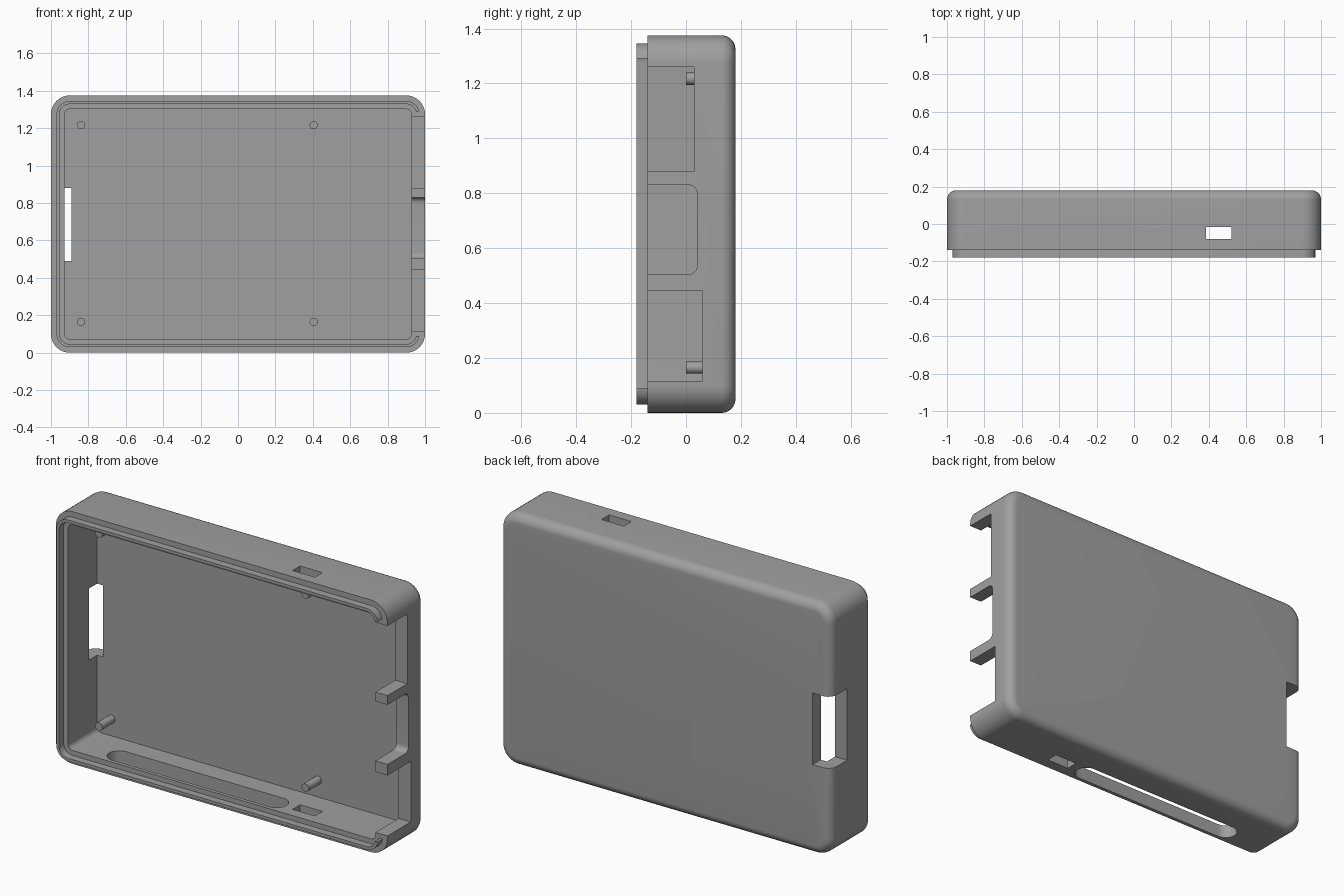
import bpy, bmesh, math
from mathutils import Vector

if "Cube" in bpy.data.objects:
    bpy.data.objects.remove(bpy.data.objects["Cube"])

W, H = 2.0, 1.375            # outer width and height
MID = H / 2
FRONT, BACK, FLOOR = -0.14, 0.18, 0.11
WALL, CORNER, FILLET = 0.073, 0.1, 0.05

grey = bpy.data.materials.new("plain grey")
grey.use_nodes = True
grey.diffuse_color = (0.35, 0.35, 0.35, 1)
grey.node_tree.nodes["Principled BSDF"].inputs["Base Color"].default_value = grey.diffuse_color


def rounded_rect(w, h, r, steps=10):
    """Counter-clockwise rounded rectangle centred on the origin."""
    pts = []
    for i, (sx, sy) in enumerate([(1, 1), (-1, 1), (-1, -1), (1, -1)]):
        for k in range(steps + 1):
            a = math.pi / 2 * (i + k / steps)
            pts.append((sx * (w / 2 - r) + r * math.cos(a),
                        sy * (h / 2 - r) + r * math.sin(a)))
    return pts


def loft(name, rings, closed=False):
    """Skin a list of equal-sized point rings, capped or joined end to start."""
    bm = bmesh.new()
    loops = [[bm.verts.new(p) for p in ring] for ring in rings]
    n = len(loops[0])
    pairs = list(zip(loops, loops[1:]))
    if closed:
        pairs.append((loops[-1], loops[0]))
    else:
        bm.faces.new(loops[0])
        bm.faces.new(loops[-1])
    for a, b in pairs:
        for i in range(n):
            j = (i + 1) % n
            bm.faces.new((a[i], a[j], b[j], b[i]))
    bmesh.ops.recalc_face_normals(bm, faces=bm.faces)
    mesh = bpy.data.meshes.new(name)
    bm.to_mesh(mesh)
    bm.free()
    mesh.materials.append(grey)
    obj = bpy.data.objects.new(name, mesh)
    bpy.context.collection.objects.link(obj)
    return obj


def case_ring(inset, y):
    r = max(CORNER - inset, 0.02)
    return [(x, y, z + MID) for x, z in rounded_rect(W - 2 * inset, H - 2 * inset, r)]


def box(name, lo, hi):
    (x0, y0, z0), (x1, y1, z1) = lo, hi
    return loft(name, [[(x0, y0, z), (x1, y0, z), (x1, y1, z), (x0, y1, z)] for z in (z0, z1)])


def cut(obj, cutters):
    """Subtract the cutters, keep the result and remove the helpers."""
    for c in cutters:
        c.hide_render = True
        mod = obj.modifiers.new("cut", 'BOOLEAN')
        mod.operation, mod.solver, mod.object = 'DIFFERENCE', 'EXACT', c
    bpy.context.view_layer.update()
    result = obj.evaluated_get(bpy.context.evaluated_depsgraph_get())
    mesh = bpy.data.meshes.new_from_object(result)
    obj.modifiers.clear()
    obj.data = mesh
    for c in cutters:
        bpy.data.objects.remove(c)


# Shell: rounded back, straight walls, open front and a flat inner floor
arc = [math.pi / 2 * k / 8 for k in range(9)]
rings = [case_ring(FILLET * (1 - math.sin(a)), BACK - FILLET * (1 - math.cos(a))) for a in arc]
rings += [case_ring(0, FRONT), case_ring(WALL, FRONT), case_ring(WALL, FLOOR)]
shell = loft("case_shell", rings)

# Port openings in the left wall, all open to the front
ports = [box("port_cutter", (0.9, -0.4, z0), (1.2, depth, z1))
         for z0, z1, depth in [(0.88, 1.26, 0.03), (0.115, 0.445, 0.06)]]
outline = rounded_rect(0.44, 0.325, 0.03)
ports.append(loft("port_cutter", [[(x, y - 0.18, z + 0.6675) for y, z in outline]
                                  for x in (0.9, 1.2)]))

# Notch through the right wall and the back edge
notch = box("notch_cutter", (-1.2, 0.04, 0.49), (-0.89, 0.4, 0.88))

# Small slots in the top and bottom walls, long rounded slot in the bottom wall
slots = [box("slot_cutter", (0.385, -0.08, z), (0.52, -0.015, z + 0.3)) for z in (-0.15, H - 0.15)]
stadium = rounded_rect(1.07, 0.12, 0.0599)
slots.append(loft("slot_cutter", [[(x - 0.2, y - 0.06, z) for x, y in stadium]
                                  for z in (-0.1, 0.1)]))
cut(shell, ports + [notch] + slots)

# Thin lip around the rim, open along the port side
lip = loft("rim_lip", [case_ring(0.03, -0.18), case_ring(0.03, -0.135),
                       case_ring(0.046, -0.135), case_ring(0.046, -0.18)], closed=True)
cut(lip, [box("lip_cutter", (0.9, -0.3, 0.09), (1.2, 0, 1.29))])

# Four locating pegs on the floor
pegs = []
for x in (-0.84, 0.405):
    for z in (0.165, 1.217):
        circle = [(x + 0.022 * math.cos(a), z + 0.022 * math.sin(a))
                  for a in (math.tau * k / 24 for k in range(24))]
        pegs.append(loft("locating_peg", [[(px, y, pz) for px, pz in circle]
                                          for y in (0, FLOOR + 0.02)]))

# Smooth curves, sharp edges
bpy.ops.object.select_all(action='DESELECT')
for obj in [shell, lip] + pegs:
    obj.select_set(True)
bpy.context.view_layer.objects.active = shell
bpy.ops.object.shade_smooth_by_angle(angle=math.radians(30))
